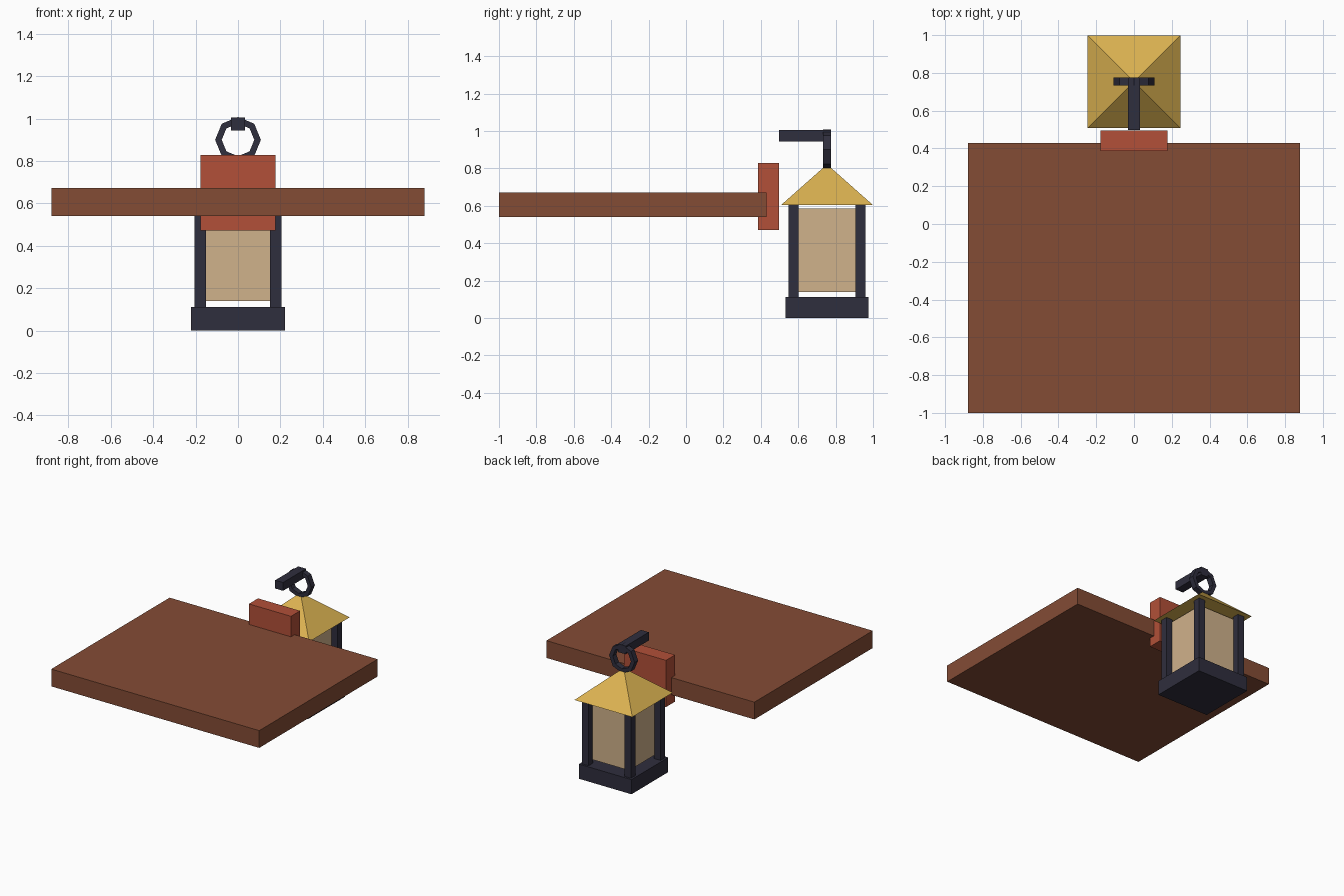
import bpy, bmesh, math

if "Cube" in bpy.data.objects:
    bpy.data.objects.remove(bpy.data.objects["Cube"])

CY = 0.754  # lantern centre in y


def material(name, r, g, b):
    lin = lambda c: ((c / 255 + 0.055) / 1.055) ** 2.4
    m = bpy.data.materials.new(name)
    m.diffuse_color = (lin(r), lin(g), lin(b), 1)
    m.use_nodes = True
    m.node_tree.nodes["Principled BSDF"].inputs["Base Color"].default_value = m.diffuse_color
    return m


BROWN = material("brown_wood", 132, 76, 53)
RED = material("red_wood", 178, 80, 56)
IRON = material("dark_iron", 47, 46, 61)
GOLD = material("gold_roof", 219, 178, 81)
GLASS = material("warm_glass", 208, 178, 139)


def finish(name, bm, mat):
    bmesh.ops.recalc_face_normals(bm, faces=bm.faces)
    me = bpy.data.meshes.new(name)
    bm.to_mesh(me)
    bm.free()
    me.materials.append(mat)
    ob = bpy.data.objects.new(name, me)
    bpy.context.collection.objects.link(ob)
    return ob


def box(name, x, y, z, mat):
    """Box from (min, max) ranges on each axis."""
    bm = bmesh.new()
    bmesh.ops.create_cube(bm, size=1)
    for v in bm.verts:
        v.co = [r[0] if c < 0 else r[1] for c, r in zip(v.co, (x, y, z))]
    return finish(name, bm, mat)


# Large plank and the mounting block at its back edge
box("plank", (-0.88, 0.88), (-1.0, 0.43), (0.54, 0.672), BROWN)
box("mounting_block", (-0.178, 0.178), (0.386, 0.496), (0.472, 0.829), RED)

# Lantern base, glass and corner posts
box("lantern_base", (-0.222, 0.222), (CY - 0.222, CY + 0.222), (0, 0.112), IRON)
box("lantern_glass", (-0.157, 0.157), (CY - 0.157, CY + 0.157), (0.14, 0.585), GLASS)
for i, sx in enumerate((-1, 1)):
    for j, sy in enumerate((-1, 1)):
        px, py = sx * 0.179, CY + sy * 0.179
        box(f"lantern_post_{i * 2 + j + 1}", (px - 0.027, px + 0.027),
            (py - 0.027, py + 0.027), (0.112, 0.606), IRON)

# Pyramid roof
bm = bmesh.new()
corners = [bm.verts.new((sx * 0.245, CY + sy * 0.245, 0.605))
           for sx, sy in ((-1, -1), (1, -1), (1, 1), (-1, 1))]
apex = bm.verts.new((0, CY, 0.822))
bm.faces.new(corners)
for i in range(4):
    bm.faces.new((corners[i], corners[(i + 1) % 4], apex))
finish("lantern_roof", bm, GOLD)

# Eight-sided hanging ring with a rectangular section
bm = bmesh.new()
section = ((0.108, -0.021), (0.108, 0.021), (0.077, 0.021), (0.077, -0.021))
rings = []
for i in range(8):
    a = i * math.pi / 4
    rings.append([bm.verts.new((r * math.cos(a), CY + y, 0.9 + r * math.sin(a)))
                  for r, y in section])
for i in range(8):
    p, q = rings[i], rings[(i + 1) % 8]
    for k in range(4):
        n = (k + 1) % 4
        bm.faces.new((p[k], p[n], q[n], q[k]))
finish("hanging_ring", bm, IRON)

# Bracket arm holding the ring
box("bracket_arm", (-0.033, 0.033), (0.497, 0.775), (0.943, 1.006), IRON)
